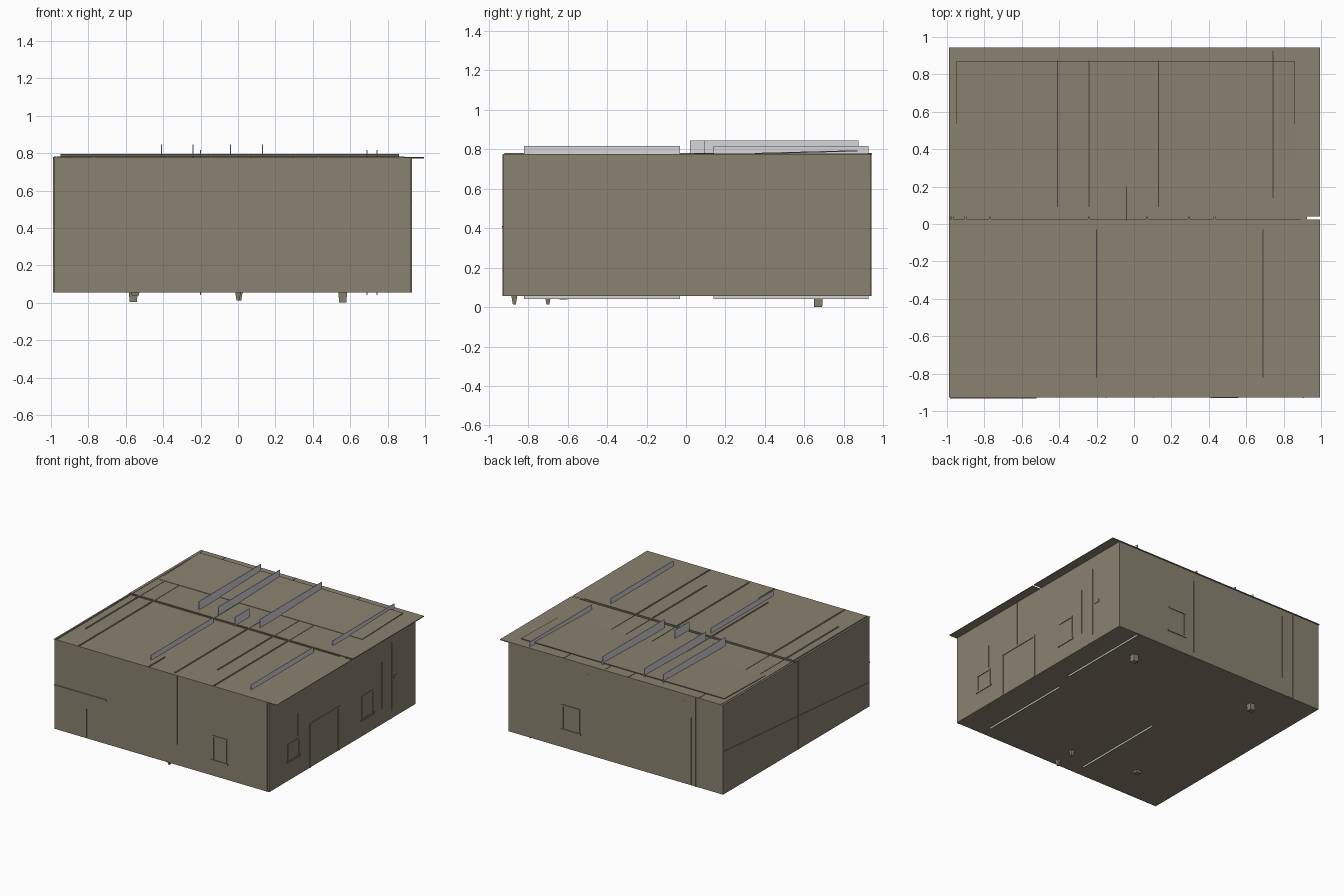
import bpy
import bmesh
import math

cube = bpy.data.objects.get("Cube")
if cube:
    bpy.data.objects.remove(cube, do_unlink=True)


def material(name, rgb):
    m = bpy.data.materials.new(name)
    m.use_nodes = True
    m.diffuse_color = (*rgb, 1)
    bsdf = next(n for n in m.node_tree.nodes if n.type == 'BSDF_PRINCIPLED')
    bsdf.inputs["Base Color"].default_value = (*rgb, 1)
    bsdf.inputs["Roughness"].default_value = 0.9
    return m


OLIVE = material("olive_clay", (0.25, 0.225, 0.16))
GREY = material("light_grey", (0.68, 0.68, 0.70))


def box(name, xs, ys, zs, mat=OLIVE, taper=1.0):
    """Box between limits; taper scales the lower end."""
    lims = (xs, ys, zs)
    mid = [(a + b) / 2 for a, b in lims]
    size = [abs(b - a) for a, b in lims]
    bm = bmesh.new()
    bmesh.ops.create_cube(bm, size=1)
    for v in bm.verts:
        k = taper if v.co.z < 0 else 1
        v.co.x *= size[0] * k
        v.co.y *= size[1] * k
        v.co.z *= size[2]
    me = bpy.data.meshes.new(name)
    bm.to_mesh(me)
    bm.free()
    me.materials.append(mat)
    ob = bpy.data.objects.new(name, me)
    ob.location = mid
    bpy.context.collection.objects.link(ob)
    return ob


X0, X1, Y0, Y1 = -0.985, 0.925, -0.925, 0.935
FLOOR, EAVE = 0.055, 0.772


def on_wall(name, side, us, zs, depth=0.004):
    """Thin plate lying on one of the four walls."""
    if side == "front":
        return box(name, us, (Y0 - depth, Y0 + 0.002), zs)
    if side == "back":
        return box(name, us, (Y1 - 0.002, Y1 + depth), zs)
    if side == "left":
        return box(name, (X1 - 0.002, X1 + depth), us, zs)
    return box(name, (X0 - depth, X0 + 0.002), us, zs)


def seam(name, side, u, z0, z1, w=0.006):
    on_wall(name, side, (u - w / 2, u + w / 2), (z0, z1))


def frame(name, side, u0, u1, z0, z1, w=0.014, sill=True):
    on_wall(name + "_jamb_a", side, (u0, u0 + w), (z0, z1))
    on_wall(name + "_jamb_b", side, (u1 - w, u1), (z0, z1))
    on_wall(name + "_head", side, (u0, u1), (z1 - w, z1), 0.005)
    if sill:
        on_wall(name + "_sill", side, (u0 - 0.01, u1 + 0.01), (z0, z0 + w), 0.006)


# Main body
box("building_body", (X0, X1), (Y0, Y1), (FLOOR, EAVE))

# Two roof sheets with an overhang and a slit between them
box("roof_front_sheet", (-0.99, 0.995), (-0.927, 0.025), (EAVE, 0.776))
box("roof_back_sheet", (-0.99, 0.995), (0.04, 0.943), (EAVE, 0.778))

# Slightly tilted upper roof layer
layer = box("roof_raised_layer", (-0.95, 0.86), (0.35, 0.87), (0.773, 0.779))
layer.rotation_euler.x = math.radians(1.5)
layer.location.z = 0.785

# Roof seams: x, start y, end y
roof_seams = [
    (-0.97, -0.92, 0.93), (-0.90, -0.65, 0.7), (-0.77, -0.92, 0.94),
    (-0.24, -0.7, 0.87), (0.07, -0.9, 0.92), (0.295, -0.68, 0.7),
    (0.43, -0.92, 0.94), (-0.145, -0.92, -0.72), (-0.145, 0.75, 0.94),
]
for i, (x, a, b) in enumerate(roof_seams):
    box(f"roof_seam_{i}", (x - 0.005, x + 0.005), (a, b), (0.774, 0.781))
box("roof_cross_seam", (-0.985, 0.89), (0.018, 0.026), (0.774, 0.782))

# Grey upright fins through the roof: x, start y, end y, bottom, top
fins = [
    (-0.41, 0.09, 0.875, 0.1, 0.845), (-0.24, 0.09, 0.875, 0.1, 0.845),
    (0.13, 0.09, 0.875, 0.1, 0.845), (-0.04, 0.02, 0.2, 0.1, 0.845),
    (-0.2, -0.82, -0.03, 0.042, 0.817), (0.69, -0.82, -0.03, 0.042, 0.817),
    (0.743, 0.14, 0.925, 0.042, 0.817),
]
for i, (x, a, b, lo, hi) in enumerate(fins):
    box(f"fin_{i}", (x - 0.003, x + 0.003), (a, b), (lo, hi), GREY)

# Door and windows
frame("door_frame", "left", -0.41, -0.03, FLOOR, 0.41, 0.018, sill=False)
frame("left_small_window", "left", -0.69, -0.54, 0.2, 0.35)
frame("left_large_window", "left", 0.25, 0.4, 0.18, 0.38)
frame("front_window", "front", 0.42, 0.55, 0.17, 0.38)
frame("back_window", "back", 0.29, 0.45, 0.19, 0.4)
on_wall("left_vent", "left", (0.66, 0.7), (0.365, 0.39))

# Wall seams
for side, u, lo, hi in [
    ("left", -0.56, 0.37, 0.55), ("left", -0.235, 0.41, EAVE),
    ("left", 0.505, 0.18, 0.55), ("left", 0.63, 0.12, 0.67),
    ("front", -0.70, 0.06, 0.29), ("front", 0.105, 0.22, EAVE),
    ("front", 0.42, 0.38, EAVE), ("front", 0.905, FLOOR, EAVE),
    ("front", -0.15, FLOOR, EAVE),
    ("back", 0.21, 0.1, 0.7), ("back", -0.64, 0.2, 0.72),
    ("back", -0.70, 0.06, 0.6), ("back", -0.74, FLOOR, EAVE),
    ("right", -0.02, FLOOR, EAVE),
]:
    seam(f"{side}_wall_seam", side, u, lo, hi)

# Horizontal ledges on the front and right walls
on_wall("front_ledge", "front", (-0.985, -0.52), (0.402, 0.412), 0.008)
ledge = on_wall("right_ledge", "right", (-0.92, 0.93), (0.32, 0.327))
ledge.rotation_euler.x = 0.08

# Small stubs under the floor: x, y, width, bottom
for i, (x, y, w, lo) in enumerate([
    (0.56, 0.67, 0.045, 0.0), (-0.56, 0.67, 0.045, 0.003),
    (-0.55, -0.62, 0.045, 0.038), (0.0, -0.87, 0.03, 0.012),
    (0.01, -0.70, 0.03, 0.012),
]):
    box(f"foot_{i}", (x - w / 2, x + w / 2), (y - w / 2, y + w / 2),
        (lo, FLOOR + 0.002), OLIVE, 0.9 if w > 0.04 else 0.5)
